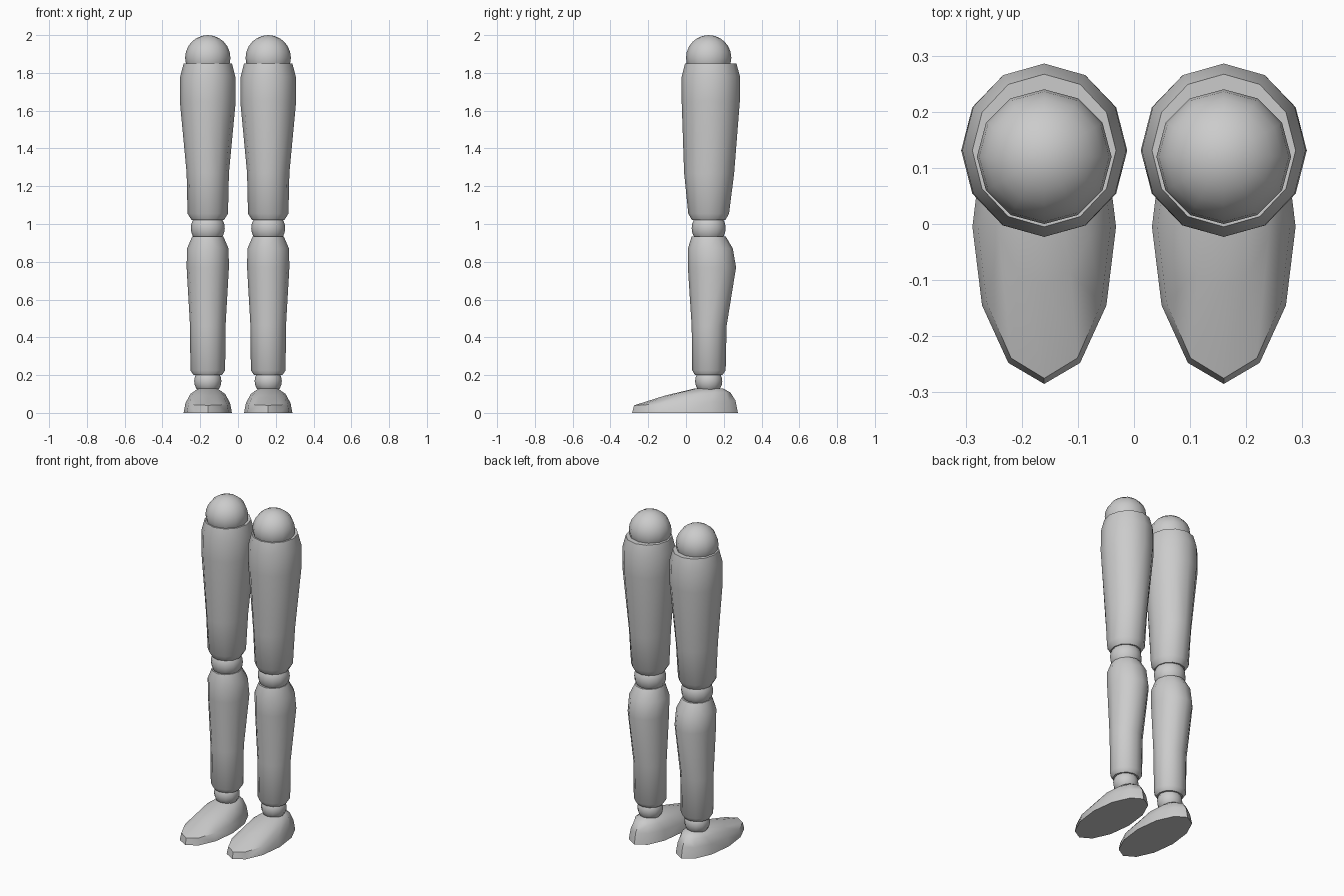
import bpy, bmesh, math
from mathutils import Matrix

if "Cube" in bpy.data.objects:
    bpy.data.objects.remove(bpy.data.objects["Cube"])

SIDES = 12
LEG_X = 0.16


def finish(name, bm):
    """Turn a bmesh for one leg into a mirrored, smooth shaded object."""
    bmesh.ops.recalc_face_normals(bm, faces=bm.faces)
    mesh = bpy.data.meshes.new(name)
    bm.to_mesh(mesh)
    bm.free()
    obj = bpy.data.objects.new(name, mesh)
    bpy.context.collection.objects.link(obj)
    bpy.ops.object.select_all(action='DESELECT')
    obj.select_set(True)
    bpy.context.view_layer.objects.active = obj
    bpy.ops.object.shade_smooth_by_angle(angle=math.radians(42))
    obj.modifiers.new("mirror", 'MIRROR').use_axis[0] = True
    return obj


def loft(name, rings):
    """Rings are (half width, front y, front z, back y, back z)."""
    bm = bmesh.new()
    loops = []
    for w, y0, z0, y1, z1 in rings:
        loop = []
        for i in range(SIDES):
            a = 2 * math.pi * i / SIDES
            t = (1 + math.sin(a)) / 2
            loop.append(bm.verts.new((LEG_X + w * math.cos(a),
                                      y0 + (y1 - y0) * t, z0 + (z1 - z0) * t)))
        loops.append(loop)
    for a, b in zip(loops, loops[1:]):
        for i in range(SIDES):
            j = (i + 1) % SIDES
            bm.faces.new((a[i], a[j], b[j], b[i]))
    bm.faces.new(loops[0])
    bm.faces.new(loops[-1])
    return finish(name, bm)


def limb(name, rows):
    """Level rings: (z, half width, front y, back y)."""
    return loft(name, [(w, y0, z, y1, z) for z, w, y0, y1 in rows])


def ball(name, z, r):
    bm = bmesh.new()
    bmesh.ops.create_uvsphere(bm, u_segments=SIDES, v_segments=12, radius=r,
                              matrix=Matrix.Translation((LEG_X, 0.12, z)))
    return finish(name, bm)


# ball joints
ball("hip_joint", 1.88, 0.12)
ball("knee_joint", 0.978, 0.09)
ball("ankle_joint", 0.168, 0.072)

# thigh
limb("thigh", [
    (1.02, 0.085, 0.032, 0.208),
    (1.055, 0.107, 0.012, 0.228),
    (1.27, 0.112, -0.01, 0.255),
    (1.65, 0.148, -0.023, 0.285),
    (1.78, 0.146, -0.023, 0.286),
    (1.85, 0.128, -0.005, 0.267),
])

# shin with calf bulge at the back
limb("shin", [
    (0.20, 0.075, 0.048, 0.193),
    (0.225, 0.092, 0.033, 0.21),
    (0.46, 0.094, 0.03, 0.215),
    (0.77, 0.112, 0.01, 0.265),
    (0.87, 0.110, 0.01, 0.248),
    (0.935, 0.082, 0.03, 0.21),
])

# foot with a sloping instep
loft("foot", [
    (0.128, -0.285, 0.0, 0.275, 0.0),
    (0.118, -0.275, 0.04, 0.262, 0.065),
    (0.092, -0.11, 0.092, 0.235, 0.108),
    (0.05, 0.05, 0.13, 0.195, 0.13),
])
